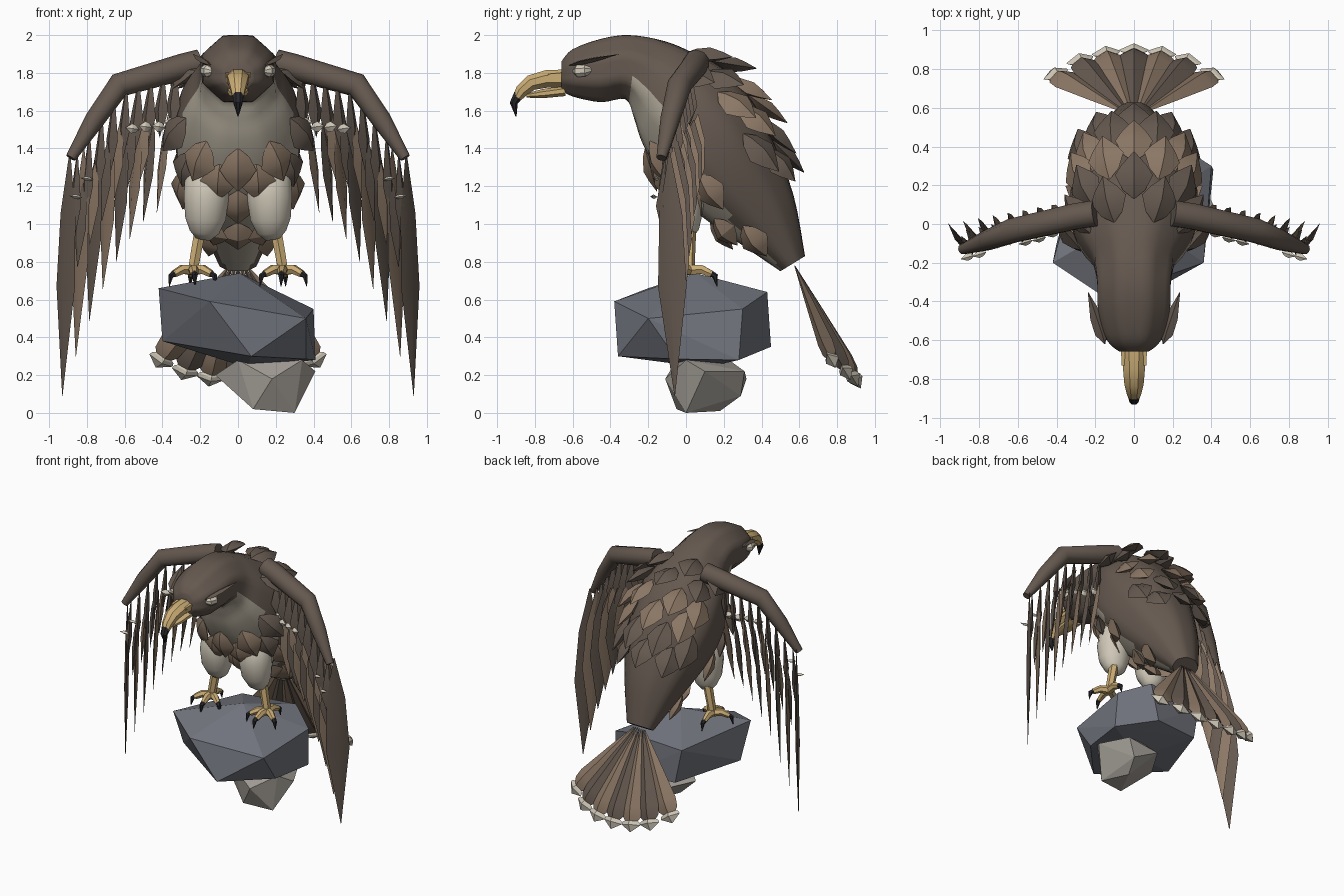
import bpy, bmesh, math
from mathutils import Vector as V

if "Cube" in bpy.data.objects:
    bpy.data.objects.remove(bpy.data.objects["Cube"])

COLORS = {
    "dark_brown": (.13, .1, .08), "light_brown": (.26, .185, .13), "chest_grey": (.4, .36, .29),
    "cream": (.63, .58, .48), "horn_yellow": (.6, .42, .18), "claw_black": (.02, .02, .023),
    "slate": (.165, .175, .205), "pale_stone": (.36, .335, .3)}
MATS = []
for n, c in COLORS.items():
    m = bpy.data.materials.new(n)
    m.diffuse_color = (*c, 1)
    m.use_nodes = True
    m.node_tree.nodes["Principled BSDF"].inputs["Base Color"].default_value = m.diffuse_color
    MATS.append(m)
DARK, LIGHT, CHEST, CREAM, HORN, BLACK, SLATE, STONE = range(8)


def finish(bm, name, angle=35):
    bmesh.ops.recalc_face_normals(bm, faces=bm.faces)
    me = bpy.data.meshes.new(name)
    bm.to_mesh(me)
    bm.free()
    for m in MATS:
        me.materials.append(m)
    ob = bpy.data.objects.new(name, me)
    bpy.context.collection.objects.link(ob)
    if angle:
        bpy.ops.object.select_all(action='DESELECT')
        ob.select_set(True)
        bpy.context.view_layer.objects.active = ob
        bpy.ops.object.shade_smooth_by_angle(angle=math.radians(angle))


def bridge(bm, rings, mat):
    n = len(rings[0])
    vs = [[bm.verts.new(p) for p in r] for r in rings]
    for i in range(len(vs) - 1):
        for j in range(n):
            k = (j + 1) % n
            f = bm.faces.new((vs[i][j], vs[i][k], vs[i + 1][k], vs[i + 1][j]))
            f.material_index = mat(i, j) if callable(mat) else mat
    for r in (vs[0], vs[-1]):
        bm.faces.new(r).material_index = mat(0, 0) if callable(mat) else mat


def tube(bm, pts, radii, mat, n=8, ref=(1, 0, 0)):
    """Swept tube; each radius is (along ref, across ref) or a number."""
    pts = [V(p) for p in pts]
    rings = []
    for i, p in enumerate(pts):
        t = (pts[min(i + 1, len(pts) - 1)] - pts[max(i - 1, 0)]).normalized()
        s = (V(ref) - t * t.dot(V(ref))).normalized()
        u = t.cross(s)
        a, b = radii[i] if isinstance(radii[i], tuple) else (radii[i],) * 2
        rings.append([p + s * a * math.cos(w) + u * b * math.sin(w)
                      for w in [math.tau * (j + .5) / n for j in range(n)]])
    bridge(bm, rings, mat)


def feather(bm, base, tip, side, w, t, mat, rows=((.25, .8), (.55, 1))):
    """Ridged spindle with a diamond cross-section."""
    base, tip = V(base), V(tip)
    ax = (tip - base).normalized()
    s = (V(side) - ax * ax.dot(V(side))).normalized()
    n = ax.cross(s)
    rows = ((0, .05),) + tuple(rows) + ((1, .02),)
    bridge(bm, [[base.lerp(tip, f) + d for d in (s * w * k, n * t * k, -s * w * k, -n * t * k)]
                for f, k in rows], mat)


# body stations: top y,z / bottom y,z / half width
ST = [(-.66, 1.86, -.66, 1.71, .075), (-.6, 1.925, -.6, 1.675, .14), (-.45, 1.98, -.45, 1.645, .185),
      (-.3, 2, -.32, 1.66, .19), (-.12, 1.97, -.275, 1.56, .21), (.03, 1.91, -.24, 1.45, .27),
      (.2, 1.82, -.18, 1.33, .32), (.35, 1.65, -.08, 1.19, .33), (.46, 1.44, .07, 1.05, .29),
      (.57, 1.15, .28, .9, .2), (.63, .83, .5, .75, .1)]


def station(s):
    i = min(max(int(s), 0), len(ST) - 2)
    f = s - i
    p = [ST[min(max(i + d, 0), len(ST) - 1)] for d in (-1, 0, 1, 2)]
    return [.5 * (2 * b + (c - a) * f + (2 * a - 5 * b + 4 * c - d) * f * f
                  + (3 * b - a - 3 * c + d) * f ** 3) for a, b, c, d in zip(*p)]


def skin(s, deg):
    ty, tz, by, bz, w = station(s)
    r = 1 / math.cos(math.radians((deg + 22.5) % 45 - 22.5))
    r = 1 + (r - 1) * (.9 if s < 4 else .5)
    a = math.radians(deg)
    c = r * math.cos(a)
    return V((w * r * math.sin(a), (ty + by) / 2 + (ty - by) / 2 * c, (tz + bz) / 2 + (tz - bz) / 2 * c))


# body and head, pale from throat to belly
N, SUB = 32, 4


def body_color(i, j):
    s, off = (i + .5) / SUB, abs((j + .5) * 360 / N - 180)
    return CHEST if s > 3.3 and off < 78 - max(0, s - 5) * 8 else DARK


bm = bmesh.new()
bridge(bm, [[skin(i / SUB, j * 360 / N) for j in range(N)] for i in range((len(ST) - 1) * SUB + 1)], body_color)
finish(bm, "body", 55)

# overlapping contour feathers: station, angles, colour, length
ROWS = {"back_feathers": [(4.9, (-58, -22, 22, 58), DARK, .23), (5.6, (-42, 0, 42), DARK, .23),
                          (6.25, (-50, -22, 22, 50), LIGHT, .24), (6.8, (-40, 0, 40), LIGHT, .25),
                          (7.4, (-56, -20, 20, 56), DARK, .26), (8.0, (-38, 0, 38), DARK, .22)],
        "breast_feathers": [(5.45, (146, 180, 214), LIGHT, .23), (5.3, (112, 248), DARK, .24),
                            (6.15, (163, 197), LIGHT, .2), (6.3, (130, 230), DARK, .2),
                            (7.3, (118, 242), LIGHT, .22),
                            (7.1, (180, 145, 215), LIGHT, .2), (8.3, (150, 180, 210), LIGHT, .18),
                            (8.8, (125, 235), LIGHT, .2)]}
for name, rows in ROWS.items():
    bm = bmesh.new()
    lift = .085 if name[1] == "a" else .045
    for s, angles, mat, length in rows:
        for a in angles:
            p = skin(s, a)
            d = (skin(s + .2, a) - p).normalized()
            side = (skin(s, a + 4) - skin(s, a - 4)).normalized()
            out = d.cross(side)
            if out.dot(p - (skin(s, 0) + skin(s, 180)) / 2) < 0:
                out = -out
            feather(bm, p, p + d * length + out * lift, side, .098, .04, mat, ((.18, .6), (.5, 1), (.72, .65)))
    finish(bm, name, 30)

# hooked beak: upper and lower halves, nostril ridges
bm = bmesh.new()
tube(bm, [(0, -.64, 1.77), (0, -.74, 1.768), (0, -.82, 1.748), (0, -.87, 1.705), (0, -.893, 1.67)],
     [(.068, .052), (.062, .05), (.054, .045), (.04, .038), (.031, .027)], HORN, 8)
tube(bm, [(0, -.64, 1.705), (0, -.76, 1.69), (0, -.845, 1.68)], [(.058, .03), (.05, .026), (.022, .012)], HORN)
tube(bm, [(0, -.885, 1.685), (0, -.912, 1.64), (0, -.9, 1.57)], [(.032, .03), (.026, .023), .003], BLACK)
for x in (-1, 1):
    tube(bm, [(x * .055, -.65, 1.79), (x * .055, -.73, 1.785)], [.017, .013], HORN, 4)
finish(bm, "beak")

# pale eyes under heavy brows
bm = bmesh.new()
for x in (-1, 1):
    tube(bm, [(x * .13, -.59, 1.808), (x * .155, -.57, 1.81), (x * .168, -.535, 1.812), (x * .16, -.5, 1.815)],
         [.014, .034, .034, .014], CREAM, 8, (0, 0, 1))
finish(bm, "eyes")
bm = bmesh.new()
for x in (-1, 1):
    feather(bm, (x * .15, -.62, 1.84), (x * .238, -.35, 1.9), (x, 0, .2), .042, .014, DARK, ((.2, .8), (.5, .8)))
finish(bm, "brows")


# wings: arm, long flight feathers, coverts
def arm(x):
    z = 1.85 - .12 * (x - .22) / .41 if x < .63 else 1.73 - .38 * (x - .63) / .24
    return z, .1 - .24 * x


for x, label in ((-1, "left"), (1, "right")):
    bm = bmesh.new()
    tube(bm, [(x * .2, .055, 1.855), (x * .3, .04, 1.83), (x * .63, -.035, 1.735), (x * .76, -.085, 1.55),
              (x * .885, -.13, 1.35)], [.07, .07, .065, .053, .028], DARK, 10, (0, 1, 0))
    finish(bm, label + "_wing_arm", 50)
    bm = bmesh.new()
    for k in range(8):
        u = k / 7
        px, tx = .37 + .52 * u, .43 + .5 * u
        feather(bm, (x * px, .17 - .29 * px, 1.58 - .2 * u), (x * tx, .08 - .15 * tx, 1.06 - .05 * u - .92 * u ** 1.6),
                (x * (.3 + .25 * u), .85, 0), .065 + .025 * u, .016, LIGHT if k % 2 == 0 else DARK)
    finish(bm, label + "_flight_feathers", 25)
    bm = bmesh.new()
    for k in range(9):
        px = .33 + .065 * k
        z, y = arm(min(px, .87))
        side = (x * (.65 if k < 4 else .5), .8, 0)
        feather(bm, (x * px, y, z), (x * (px + .02), y - .01, z - .32 - .02 * k), side, .058, .02, DARK,
                ((.3, .55), (.6, 1)))
        if k > 2:
            qx = px - .03
            z, y = arm(min(qx, .87))
            feather(bm, (x * qx, y + .02, z - .2), (x * (qx + .03), y + .01, z - .5 - .02 * k), side, .06, .018,
                    (DARK, LIGHT)[k % 2])
    # pale quill ends
    for px, z, dy, w in ((.36, 1.53, .08, .028), (.42, 1.51, .06, .028), (.49, 1.51, .05, .028), (.56, 1.5, .05, .026),
                         (.8, 1.235, .045, .012), (.86, 1.14, .045, .012)):
        y = dy - .24 * px
        feather(bm, (x * (px - .035), y, z), (x * (px + .035), y - .02, z + .01), (0, 0, 1), w, .018, CREAM)
    finish(bm, label + "_covert_feathers", 25)

# fanned tail with pale pointed tips
bm = bmesh.new()
TIPS = [(0, .925, .13), (.155, .91, .14), (.3, .87, .175), (.435, .79, .24)]
for x in (-1, 1):
    for k, t in enumerate(TIPS):
        if k == 0 and x < 0:
            continue
        root, tip = V((x * .015 * k, .575, .78)), V((x * t[0], t[1], t[2]))
        side = (1, -x * .12 * k, x * .12 * k)
        feather(bm, root, root.lerp(tip, .97), side, .08, .042, LIGHT if k % 2 else DARK,
                ((.35, .5), (.78, 1), (.88, .9)))
        feather(bm, root.lerp(tip, .86), tip, side, .075, .038, CREAM, ((.3, .9), (.5, 1)))
finish(bm, "tail", 30)

# legs: feathered thighs, shanks, toes and claws
for x, label in ((-1, "left"), (1, "right")):
    bm = bmesh.new()
    tube(bm, [(x * .155, 0, 1.29), (x * .162, -.01, 1.23), (x * .168, -.02, 1.14), (x * .172, -.015, 1.03),
              (x * .178, 0, .96), (x * .185, .005, .92)],
         [(.1, .085), (.122, .115), (.122, .118), (.11, .1), (.08, .07), (.04, .03)], CREAM, 14)
    finish(bm, label + "_thigh", 60)
    bm = bmesh.new()
    tube(bm, [(x * .2, .02, .97), (x * .24, .015, .75)], [.034, .03], HORN, 6)
    for dx, dy in ((-.1, -.06), (-.01, -.12), (.1, -.06), (.01, .12)):
        c = V((x * .24, .015, .755))
        d = V((x * dx, dy, 0))
        tube(bm, [c, c + d * .55 + V((0, 0, .005)), c + d + V((0, 0, -.02))], [.03, .027, .02], HORN, 6, (0, 0, 1))
        tube(bm, [c + d * .93 + V((0, 0, -.015)), c + d * 1.16 + V((0, 0, -.03)), c + d * 1.24 + V((0, 0, -.085))],
             [.018, .016, .002], BLACK, 6, (d.y, -d.x, 0))
    finish(bm, label + "_foot")


# faceted rocks
def rock(name, pts, mat):
    bm = bmesh.new()
    for p in pts:
        bm.verts.new(p)
    bmesh.ops.convex_hull(bm, input=bm.verts)
    for f in bm.faces:
        f.material_index = mat
    finish(bm, name, 0)


rock("perch_rock", [(-.42, -.2, .66), (-.4, -.1, .38), (-.15, -.38, .59), (.07, -.36, .3), (.01, .05, .74),
                    (.4, .3, .55), (.41, .28, .28), (.36, -.2, .5), (.36, -.05, .285), (-.25, .41, .61),
                    (-.2, .42, .35), (.15, .45, .35), (.05, .1, .24), (.2, .43, .64)], SLATE)
rock("small_rock", [(-.12, .05, .2), (.08, -.05, .02), (.3, 0, 0), (.2, .18, .01), (.41, .1, .22), (.18, -.11, .18),
                    (0, -.05, .28), (.34, 0, .28), (.3, .31, .22), (.05, .32, .18), (.1, .2, .3), (.24, .29, .09)], STONE)
